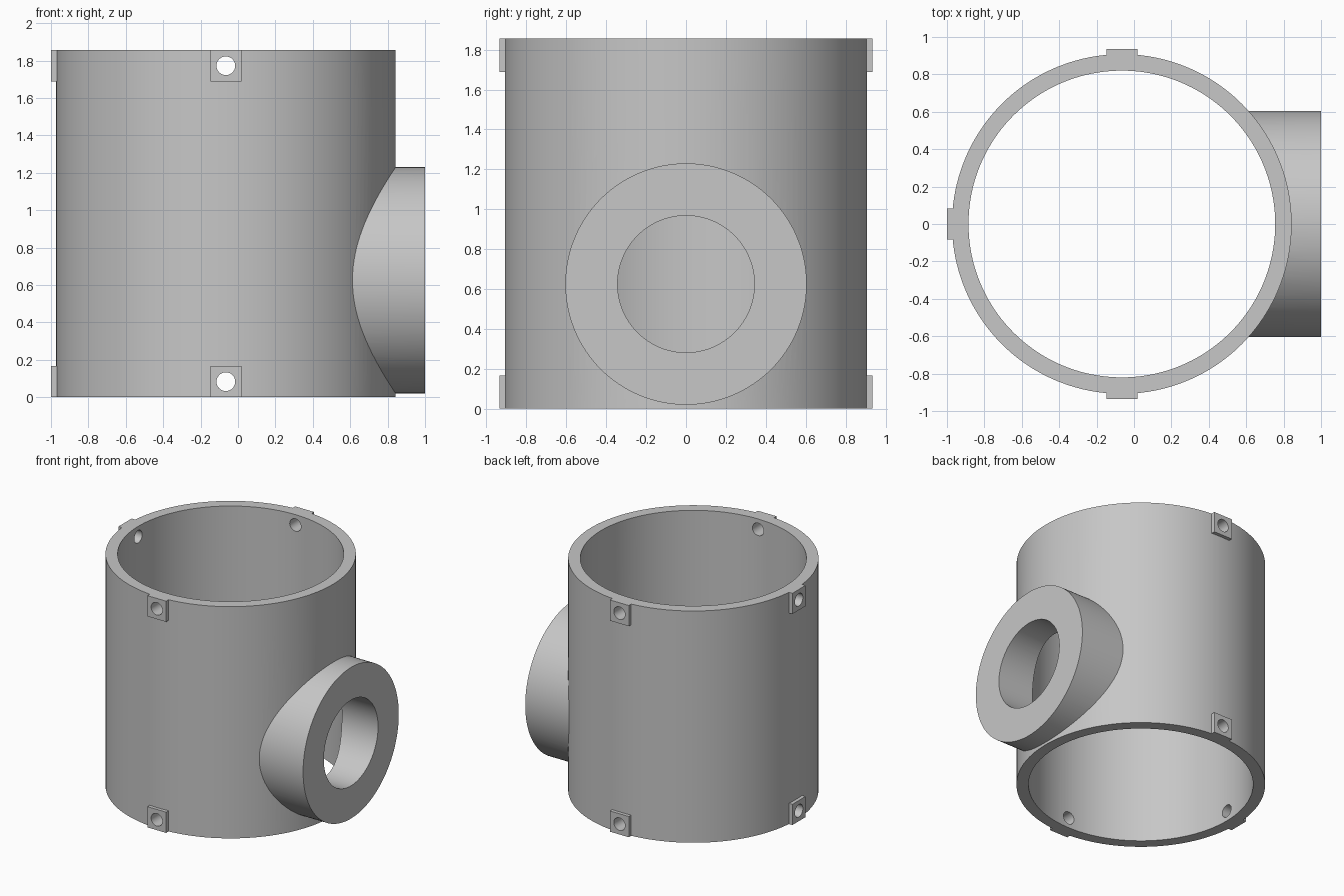
import bpy
import math
from mathutils import Matrix, Vector

if "Cube" in bpy.data.objects:
    bpy.data.objects.remove(bpy.data.objects["Cube"])

CX = -0.065                     # axis of the main tube
HEIGHT = 1.855
OUTER, INNER = 0.908, 0.82
PORT_Z, PORT_R, BORE_R = 0.625, 0.605, 0.343
LUG, LUG_REACH, HOLE_R = 0.166, 0.935, 0.05

grey = bpy.data.materials.new("light grey")
grey.use_nodes = True
colour = (0.57, 0.57, 0.57, 1)
grey.diffuse_color = colour
grey.node_tree.nodes["Principled BSDF"].inputs["Base Color"].default_value = colour


def rod(name, start, end, radius, sides=128):
    """Solid cylinder between two points."""
    a, b = Vector(start), Vector(end)
    bpy.ops.mesh.primitive_cylinder_add(
        vertices=sides, radius=radius, depth=(b - a).length, location=(a + b) / 2,
        rotation=(b - a).to_track_quat("Z", "Y").to_euler())
    ob = bpy.context.object
    ob.name = name
    return ob


def combine(target, tool, operation):
    """Apply a boolean and discard the tool object."""
    mod = target.modifiers.new(operation.title(), "BOOLEAN")
    mod.operation, mod.solver, mod.object = operation, "EXACT", tool
    bpy.context.view_layer.objects.active = target
    bpy.ops.object.modifier_apply(modifier=mod.name)
    bpy.data.objects.remove(tool)


# Main tube with the side port
body = rod("tube_body", (CX, 0, 0), (CX, 0, HEIGHT), OUTER, 160)
combine(body, rod("side_port", (0.3, 0, PORT_Z), (1, 0, PORT_Z), PORT_R), "UNION")

# Square screw lugs at both rims: front, left-hand side and back
angles = [math.radians(a) for a in (-90, 180, 90)]
levels = (LUG / 2, HEIGHT - LUG / 2)
for angle in angles:
    for z in levels:
        bpy.ops.mesh.primitive_cube_add(size=1)
        lug = bpy.context.object
        lug.name = "screw_lug"
        depth = LUG_REACH - 0.86
        lug.data.transform(
            Matrix.Translation((CX, 0, z)) @ Matrix.Rotation(angle, 4, "Z")
            @ Matrix.Translation((LUG_REACH - depth / 2, 0, 0))
            @ Matrix.Diagonal((depth, LUG, LUG, 1)))
        combine(body, lug, "UNION")

# Hollow interior and port bore
combine(body, rod("interior", (CX, 0, -0.2), (CX, 0, HEIGHT + 0.2), INNER, 160), "DIFFERENCE")
combine(body, rod("bore", (0.2, 0, PORT_Z), (1.2, 0, PORT_Z), BORE_R, 96), "DIFFERENCE")

# Screw holes through lug and wall
for angle in angles:
    out = Vector((math.cos(angle), math.sin(angle), 0))
    for z in levels:
        centre = Vector((CX, 0, z))
        hole = rod("screw_hole", centre + out * 0.6, centre + out * 1.1, HOLE_R, 32)
        combine(body, hole, "DIFFERENCE")

# Finish
body.data.materials.clear()
body.data.materials.append(grey)
bpy.ops.object.select_all(action="DESELECT")
body.select_set(True)
bpy.context.view_layer.objects.active = body
bpy.ops.object.shade_smooth_by_angle(angle=math.radians(30))
